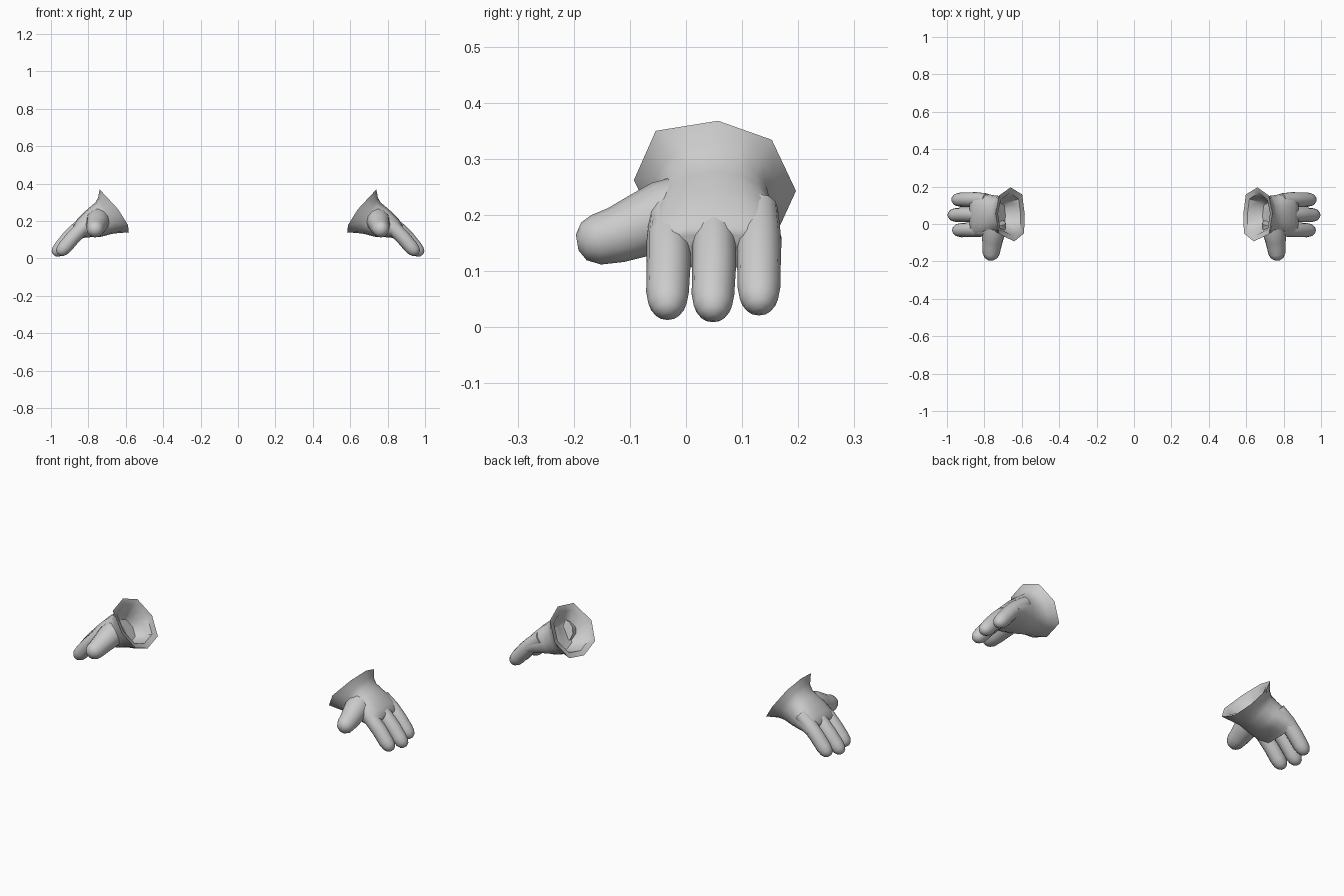
import bpy, bmesh, math
from mathutils import Vector

if "Cube" in bpy.data.objects:
    bpy.data.objects.remove(bpy.data.objects["Cube"])

mat = bpy.data.materials.new("glove_grey")
mat.diffuse_color = (0.6, 0.6, 0.6, 1)
mat.use_nodes = True
mat.node_tree.nodes["Principled BSDF"].inputs["Base Color"].default_value = mat.diffuse_color


def loft(name, rings, angle=50):
    """Skin equal-length rings, cap both ends, mirror to the other hand."""
    bm = bmesh.new()
    rows = [[bm.verts.new(p) for p in r] for r in rings]
    n = len(rows[0])
    for a, b in zip(rows, rows[1:]):
        for i in range(n):
            j = (i + 1) % n
            bm.faces.new((a[i], a[j], b[j], b[i]))
    bm.faces.new(rows[0])
    bm.faces.new(rows[-1])
    bmesh.ops.recalc_face_normals(bm, faces=bm.faces)
    me = bpy.data.meshes.new(name)
    bm.to_mesh(me)
    bm.free()
    me.materials.append(mat)
    ob = bpy.data.objects.new(name, me)
    bpy.context.collection.objects.link(ob)
    bpy.context.view_layer.objects.active = ob
    ob.select_set(True)
    bpy.ops.object.shade_smooth_by_angle(angle=math.radians(angle))
    ob.select_set(False)
    ob.modifiers.new("mirror", 'MIRROR').use_mirror_merge = False
    return ob


def section(upper, lower, y0, y1, n=16, power=0.85):
    """Rounded cross-section between an upper and lower (x, z) point."""
    u, l = Vector((upper[0], 0, upper[1])), Vector((lower[0], 0, lower[1]))
    mid, up = (u + l) / 2 + Vector((0, (y0 + y1) / 2, 0)), (u - l) / 2
    side = Vector((0, (y1 - y0) / 2, 0))
    sq = lambda v: math.copysign(abs(v) ** power, v)
    ts = [2 * math.pi * i / n for i in range(n)]
    return [mid + up * sq(math.cos(t)) + side * sq(math.sin(t)) for t in ts]


def tube(name, path, n=12):
    """Round limb along (centre, radius) stations."""
    pts = [Vector(p) for p, r in path]
    rings = []
    for i, (p, r) in enumerate(path):
        d = (pts[min(i + 1, len(pts) - 1)] - pts[max(i - 1, 0)]).normalized()
        ref = Vector((0, 1, 0)) if abs(d.y) < 0.7 else Vector((1, 0, 0))
        a = d.cross(ref).normalized()
        b = d.cross(a)
        rings.append([pts[i] + r * (a * math.cos(t) + b * math.sin(t))
                      for t in (2 * math.pi * k / n for k in range(n))])
    return loft(name, rings, 60)


# Flared eight-sided cuff rim
rim8 = [Vector(p) for p in (
    (.74, .057, .368), (.72, .153, .334), (.66, .196, .243), (.598, .158, .16),
    (.584, .05, .139), (.588, -.05, .178), (.64, -.093, .262), (.722, -.054, .35))]
rim = []
for i, p in enumerate(rim8):
    rim += [p, (p + rim8[(i + 1) % 8]) / 2]
centre = sum(rim8, Vector()) / 8
inward = Vector((.75, 0, -.66))


def inner(scale, depth):
    return [centre + (p - centre) * scale + inward * depth for p in rim]


# Cuff hollow, rim, wrist and palm as one skin
loft("cuff_and_palm", [
    inner(.45, .085), inner(.58, .06), inner(.78, .008), rim,
    section((.748, .325), (.635, .136), -.058, .16),
    section((.763, .298), (.675, .131), -.05, .15),
    section((.79, .276), (.73, .116), -.055, .155),
    section((.825, .246), (.775, .114), -.064, .165),
    section((.86, .21), (.815, .112), -.068, .17),
    section((.88, .178), (.84, .105), -.066, .17),
    section((.88, .165), (.85, .115), -.055, .158)])

# Three fingers: y at base, y at tip, shift outward, shift up
for name, y0, y1, dx, dz in (("index_finger", -.031, -.033, -.016, .004),
                             ("middle_finger", .05, .048, .008, .0),
                             ("outer_finger", .13, .13, -.012, .012)):
    def at(x, y, z):
        return (x + dx, y, z + dz)
    tube(name, [
        (at(.80, y0, .20), .034), (at(.855, y0, .152), .039),
        (at(.90, y0, .106), .039), (at(.94, y1, .058), .038),
        (at(.958, y1, .038), .034), (at(.97, y1, .024), .024),
        (at(.975, y1, .017), .010)])

# Thumb
tube("thumb", [
    ((.745, .01, .215), .06), ((.75, -.04, .198), .063),
    ((.756, -.085, .180), .056), ((.761, -.125, .164), .050),
    ((.764, -.16, .156), .045), ((.765, -.182, .153), .034),
    ((.765, -.194, .151), .014)])
